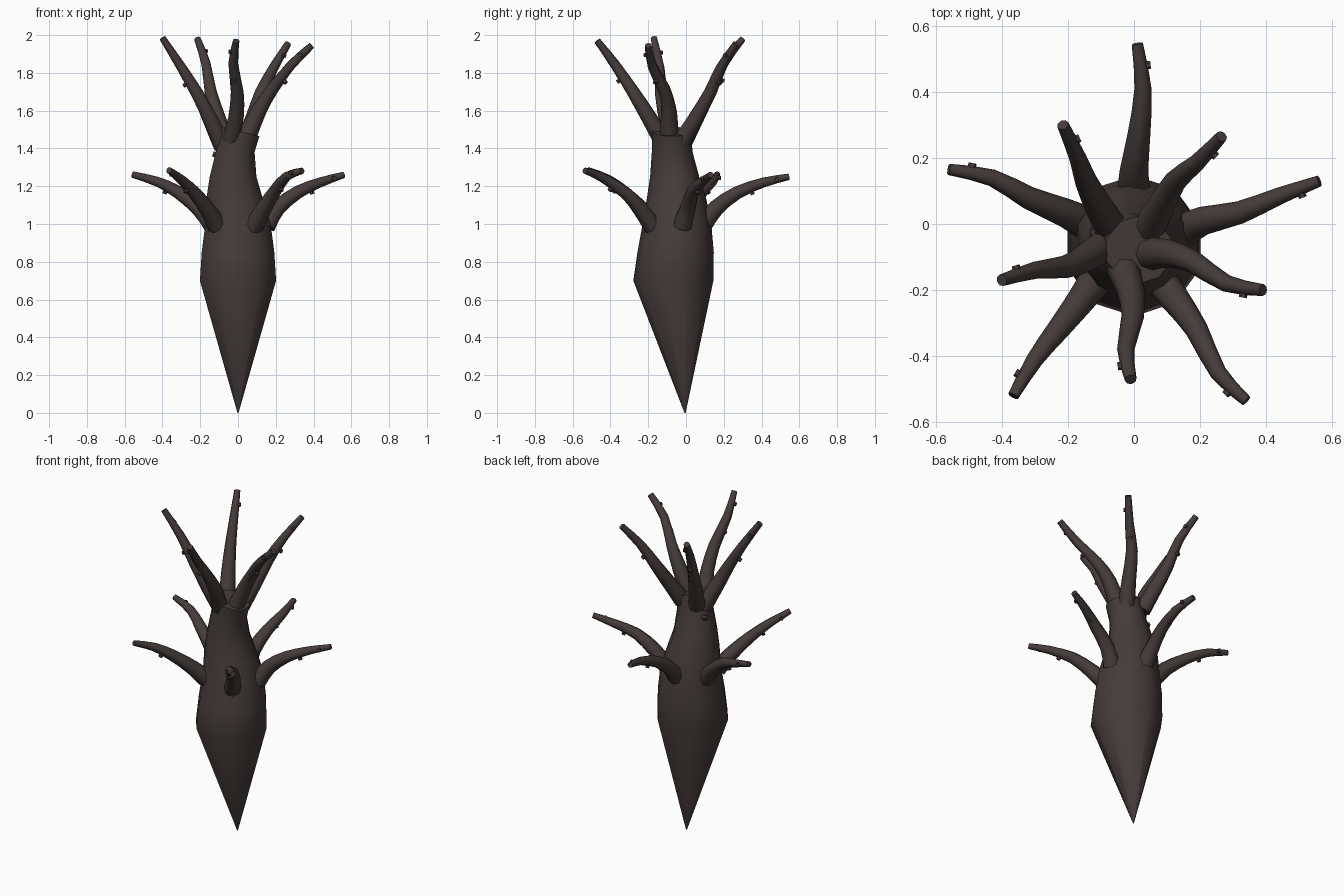
import bpy, bmesh, math
from mathutils import Vector

if "Cube" in bpy.data.objects:
    bpy.data.objects.remove(bpy.data.objects["Cube"])

bark = bpy.data.materials.new("dark_bark")
bark.diffuse_color = (0.06, 0.045, 0.041, 1)
bark.use_nodes = True
bark.node_tree.nodes["Principled BSDF"].inputs["Base Color"].default_value = bark.diffuse_color


def finish(name, bm):
    bmesh.ops.recalc_face_normals(bm, faces=bm.faces)
    me = bpy.data.meshes.new(name)
    bm.to_mesh(me)
    bm.free()
    ob = bpy.data.objects.new(name, me)
    bpy.context.collection.objects.link(ob)
    me.materials.append(bark)
    bpy.ops.object.select_all(action='DESELECT')
    bpy.context.view_layer.objects.active = ob
    ob.select_set(True)
    bpy.ops.object.shade_smooth_by_angle(angle=math.radians(50))
    return ob


def skin(bm, rings):
    n = len(rings[0])
    for a, b in zip(rings, rings[1:]):
        for i in range(n):
            j = (i + 1) % n
            bm.faces.new((a[i], a[j], b[j], b[i]))
    bm.faces.new(rings[0])
    bm.faces.new(rings[-1])


def tube(bm, pts, radii, sides=8):
    rings = []
    for i, p in enumerate(pts):
        t = (pts[min(i + 1, len(pts) - 1)] - pts[max(i - 1, 0)]).normalized()
        ref = Vector((0, 0, 1)) if abs(t.z) < 0.98 else Vector((1, 0, 0))
        u = t.cross(ref).normalized()
        v = t.cross(u)
        rings.append([bm.verts.new(p + radii[i] * (u * math.cos(a) + v * math.sin(a)))
                      for a in (k * math.tau / sides for k in range(sides))])
    skin(bm, rings)


def smooth_path(pts):
    # insert one spline midpoint in every span
    out = []
    for i in range(len(pts) - 1):
        a, b = pts[i], pts[i + 1]
        p = pts[i - 1] if i else a * 2 - b
        q = pts[i + 2] if i + 2 < len(pts) else b * 2 - a
        out += [a, (9 * (a + b) - p - q) / 16]
    return out + [pts[-1]]


# trunk: level rings (x, y, z, radius) from pointed foot to cut top
sections = [(0, -0.005, 0, 0.003), (0, -0.067, 0.7, 0.212), (0, -0.055, 0.85, 0.202),
            (0, -0.048, 1.0, 0.182), (-0.018, -0.05, 1.13, 0.158),
            (-0.026, -0.06, 1.25, 0.130), (-0.015, -0.073, 1.38, 0.108),
            (0.015, -0.078, 1.49, 0.103)]
bm = bmesh.new()
rings = []
for k, (x, y, z, r) in enumerate(sections):
    tilt = 0.25 if k == len(sections) - 1 else 0
    ring = []
    for i in range(10):
        a = (i + 0.5) * math.tau / 10
        dx = r * math.cos(a)
        ring.append(bm.verts.new((x + dx, y + r * math.sin(a), z - tilt * dx)))
    rings.append(ring)
skin(bm, rings)
finish("trunk", bm)

# branch centre lines
lower = [
    [(0.15, -0.02, 0.99), (0.21, 0.01, 1.085), (0.32, 0.035, 1.17), (0.44, 0.085, 1.222), (0.56, 0.13, 1.26)],
    [(-0.14, 0.0, 1.0), (-0.21, 0.035, 1.085), (-0.32, 0.08, 1.17), (-0.43, 0.14, 1.225), (-0.56, 0.165, 1.262)],
    [(0.0, 0.09, 1.0), (0.0, 0.16, 1.085), (0.015, 0.27, 1.165), (0.027, 0.41, 1.22), (0.01, 0.545, 1.25)],
    [(-0.11, -0.16, 0.99), (-0.16, -0.23, 1.075), (-0.23, -0.32, 1.165), (-0.3, -0.41, 1.235), (-0.365, -0.52, 1.285)],
    [(0.08, -0.17, 0.98), (0.13, -0.235, 1.07), (0.19, -0.32, 1.165), (0.255, -0.45, 1.25), (0.34, -0.535, 1.282)]]
upper = [
    [(-0.08, -0.06, 1.41), (-0.15, -0.105, 1.56), (-0.21, -0.13, 1.68), (-0.3, -0.14, 1.83), (-0.4, -0.17, 1.985)],
    [(0.05, -0.09, 1.47), (0.11, -0.09, 1.6), (0.18, -0.115, 1.71), (0.28, -0.18, 1.84), (0.39, -0.2, 1.945)],
    [(-0.035, -0.13, 1.45), (-0.01, -0.2, 1.57), (-0.004, -0.28, 1.7), (-0.025, -0.38, 1.85), (-0.01, -0.47, 1.97)],
    [(0.04, -0.02, 1.44), (0.08, 0.05, 1.56), (0.125, 0.13, 1.7), (0.19, 0.185, 1.83), (0.265, 0.265, 1.955)],
    [(-0.07, -0.01, 1.44), (-0.11, 0.06, 1.57), (-0.145, 0.13, 1.7), (-0.17, 0.2, 1.85), (-0.215, 0.3, 1.98)]]

for label, group, r0, r1 in (("lower", lower, 0.052, 0.017), ("upper", upper, 0.05, 0.018)):
    for n, line in enumerate(group):
        pts = smooth_path([Vector(p) for p in line])
        m = len(pts) - 1
        bm = bmesh.new()
        tube(bm, pts, [r0 + (r1 - r0) * i / m for i in range(m + 1)])
        # small twig stubs: one on the underside, one near the tip
        for i, side in ((5, 0.0), (7, 1.0)):
            t = (pts[i + 1] - pts[i - 1]).normalized()
            across = t.cross(Vector((0, 0, 1))).normalized()
            down = t.cross(across).normalized()
            if down.z > 0:
                down.negate()
            d = down * (1 - side) + across * side
            reach = 0.043 if not side else 0.03
            tube(bm, [pts[i], pts[i] + d * reach], [0.014, 0.012], 6)
        finish(f"{label}_branch_{n + 1}", bm)

# snapped knot on the upper trunk
bm = bmesh.new()
tube(bm, [Vector((-0.09, -0.03, 1.36)), Vector((-0.132, -0.025, 1.37))], [0.022, 0.016], 6)
finish("trunk_knot", bm)
